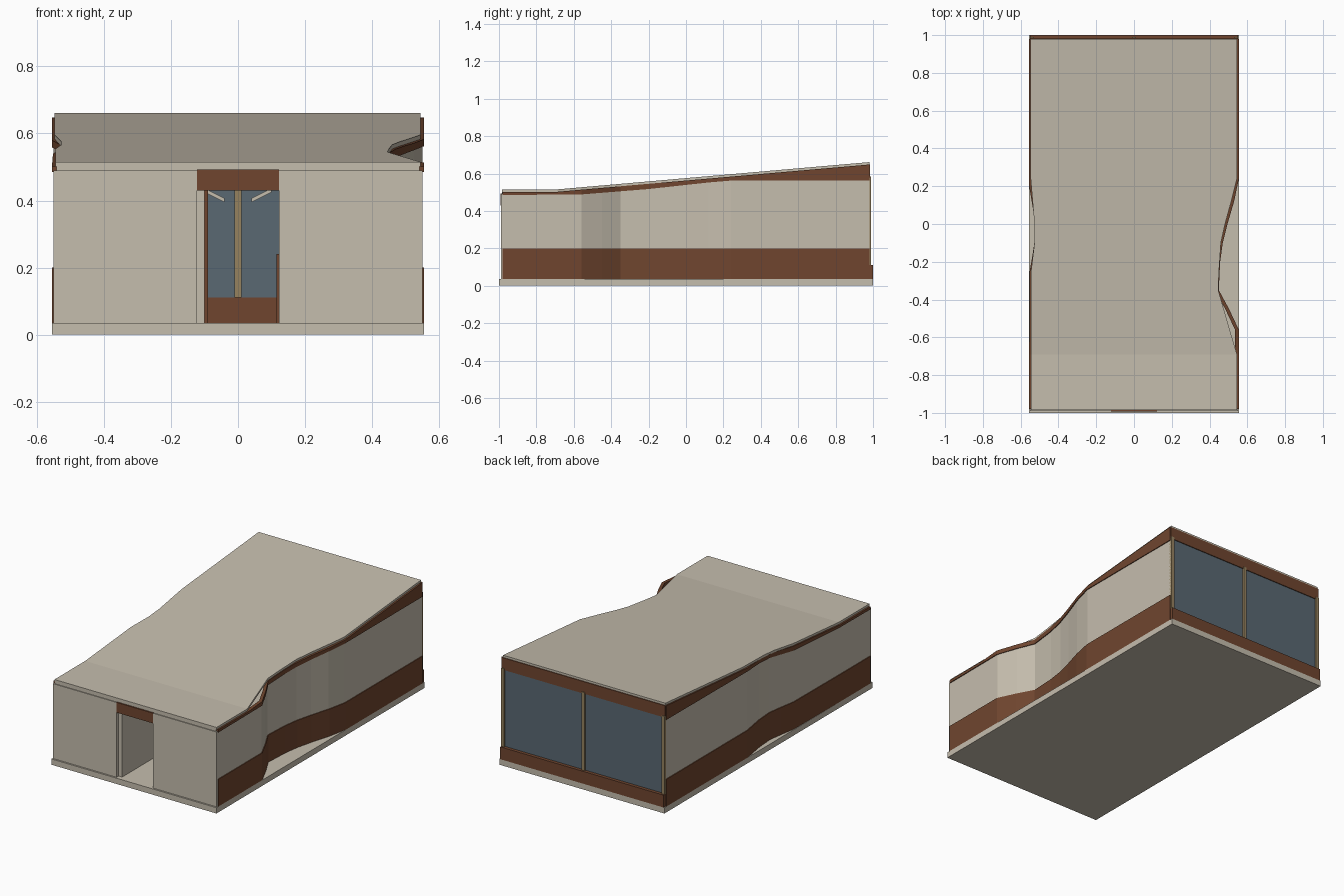
import bpy, bmesh
from mathutils import Vector

cube = bpy.data.objects.get("Cube")
if cube:
    bpy.data.objects.remove(cube, do_unlink=True)


def material(name, rgb):
    m = bpy.data.materials.new(name)
    m.use_nodes = True
    m.diffuse_color = (*rgb, 1)
    m.node_tree.nodes["Principled BSDF"].inputs["Base Color"].default_value = (*rgb, 1)
    return m


BEIGE = material("beige plaster", (0.56, 0.51, 0.42))
BROWN = material("brown timber", (0.16, 0.06, 0.028))
GLASS = material("blue grey glass", (0.10, 0.138, 0.17))
TAN = material("tan frame", (0.305, 0.223, 0.114))


def loft(name, sections, mat):
    """Closed solid through a row of equal cross-sections."""
    bm = bmesh.new()
    rings = [[bm.verts.new(p) for p in s] for s in sections]
    n = len(rings[0])
    for a, b in zip(rings, rings[1:]):
        for i in range(n):
            j = (i + 1) % n
            bm.faces.new((a[i], a[j], b[j], b[i]))
    bm.faces.new(rings[0])
    bm.faces.new(rings[-1])
    bmesh.ops.recalc_face_normals(bm, faces=bm.faces)
    mesh = bpy.data.meshes.new(name)
    bm.to_mesh(mesh)
    bm.free()
    mesh.materials.append(mat)
    ob = bpy.data.objects.new(name, mesh)
    bpy.context.scene.collection.objects.link(ob)
    return ob


def box(name, x, y, z, mat):
    return loft(name, [[(x[0], v, z[0]), (x[1], v, z[0]), (x[1], v, z[1]), (x[0], v, z[1])]
                       for v in y], mat)


def lerp_table(table, t):
    for (a, p), (b, q) in zip(table, table[1:]):
        if t <= b:
            return p + (q - p) * max(0, t - a) / (b - a)
    return table[-1][1]


def roof_top(y):
    return lerp_table([(-1, 0.515), (-0.69, 0.515), (0.98, 0.661)], y)


def roof_under(y):
    return roof_top(y) - 0.013


def plaster_top(y):
    return lerp_table([(-1, 0.485), (-0.56, 0.488), (-0.2, 0.517),
                       (0.12, 0.552), (0.24, 0.562), (1, 0.562)], y)


def wall(name, path, z0, z1, inset, thick, side, mat):
    """Wall following a plan path of (y, distance from centre)."""
    sections = []
    for y, d in path:
        a, b = side * (d - inset), side * (d - inset - thick)
        sections.append([(a, y, z0(y)), (b, y, z0(y)), (b, y, z1(y)), (a, y, z1(y))])
    loft(name, sections, mat)


# Floor slab
box("floor_slab", (-0.555, 0.555), (-1, 1), (0, 0.035), BEIGE)

# Curved side walls in three bands
left_path = [(-0.98, 0.555), (-0.69, 0.555), (-0.56, 0.555), (-0.45, 0.503), (-0.35, 0.449),
             (-0.2, 0.456), (-0.1, 0.47), (0, 0.495), (0.12, 0.53), (0.24, 0.555), (0.98, 0.555)]
right_path = [(-0.98, 0.555), (-0.69, 0.555), (-0.25, 0.552), (-0.15, 0.535), (-0.06, 0.522),
              (0.05, 0.53), (0.2, 0.555), (0.98, 0.555)]
for label, side, path in (("left", 1, left_path), ("right", -1, right_path)):
    wall(label + "_base_band", path, lambda y: 0.035, lambda y: 0.2, 0, 0.02, side, BROWN)
    wall(label + "_plaster_band", path, lambda y: 0.2, plaster_top, 0.005, 0.015, side, BEIGE)
    wall(label + "_top_band", path, plaster_top, roof_under, 0, 0.02, side, BROWN)

# Roof, flat at the front and rising to the back
edges = [(-0.985, 0.545, 0.545), (-0.69, 0.545, 0.545), (-0.35, 0.545, 0.446),
         (-0.25, 0.545, 0.45), (-0.1, 0.527, 0.46), (0, 0.527, 0.482),
         (0.12, 0.537, 0.515), (0.24, 0.547, 0.545), (0.98, 0.547, 0.545)]
loft("roof", [[(-l, y, roof_under(y)), (r, y, roof_under(y)),
               (r, y, roof_top(y)), (-l, y, roof_top(y))] for y, l, r in edges], BEIGE)
box("front_fascia", (-0.542, 0.542), (-0.985, -0.965), (0.49, 0.51), BEIGE)

# Front wall and doorway
box("front_wall_right", (-0.55, -0.123), (-0.99, -0.97), (0.035, 0.49), BEIGE)
box("front_wall_left", (0.123, 0.55), (-0.99, -0.97), (0.035, 0.49), BEIGE)
box("door_header", (-0.123, 0.123), (-0.993, -0.97), (0.43, 0.492), BROWN)
box("entry_wall", (-0.123, -0.1), (-0.97, -0.45), (0.035, 0.49), BEIGE)
box("entry_post", (-0.1, -0.09), (-0.45, -0.43), (0.035, 0.43), BROWN)
box("low_screen", (0.115, 0.123), (-0.6, -0.3), (0.035, 0.24), BROWN)

# Back window wall
box("back_sill", (-0.55, 0.55), (0.97, 1), (0.035, 0.11), BROWN)
box("back_header", (-0.55, 0.55), (0.965, 0.985), (0.575, 0.648), BROWN)
box("back_glass", (-0.54, 0.54), (0.974, 0.98), (0.11, 0.58), GLASS)
for i, x in enumerate((-0.54, 0, 0.54)):
    box("window_post_%d" % i, (x - 0.01, x + 0.01), (0.965, 0.99), (0.11, 0.585), TAN)

# Slanted braces inside the window
for label, s in (("left", 1), ("right", -1)):
    loft(label + "_brace", [[(s * x, y, z + dz) for y, dz in
                             ((0.92, 0), (0.94, 0), (0.94, 0.012), (0.92, 0.012))]
                            for x, z in ((0.04, 0.395), (0.1, 0.425))], BEIGE)
